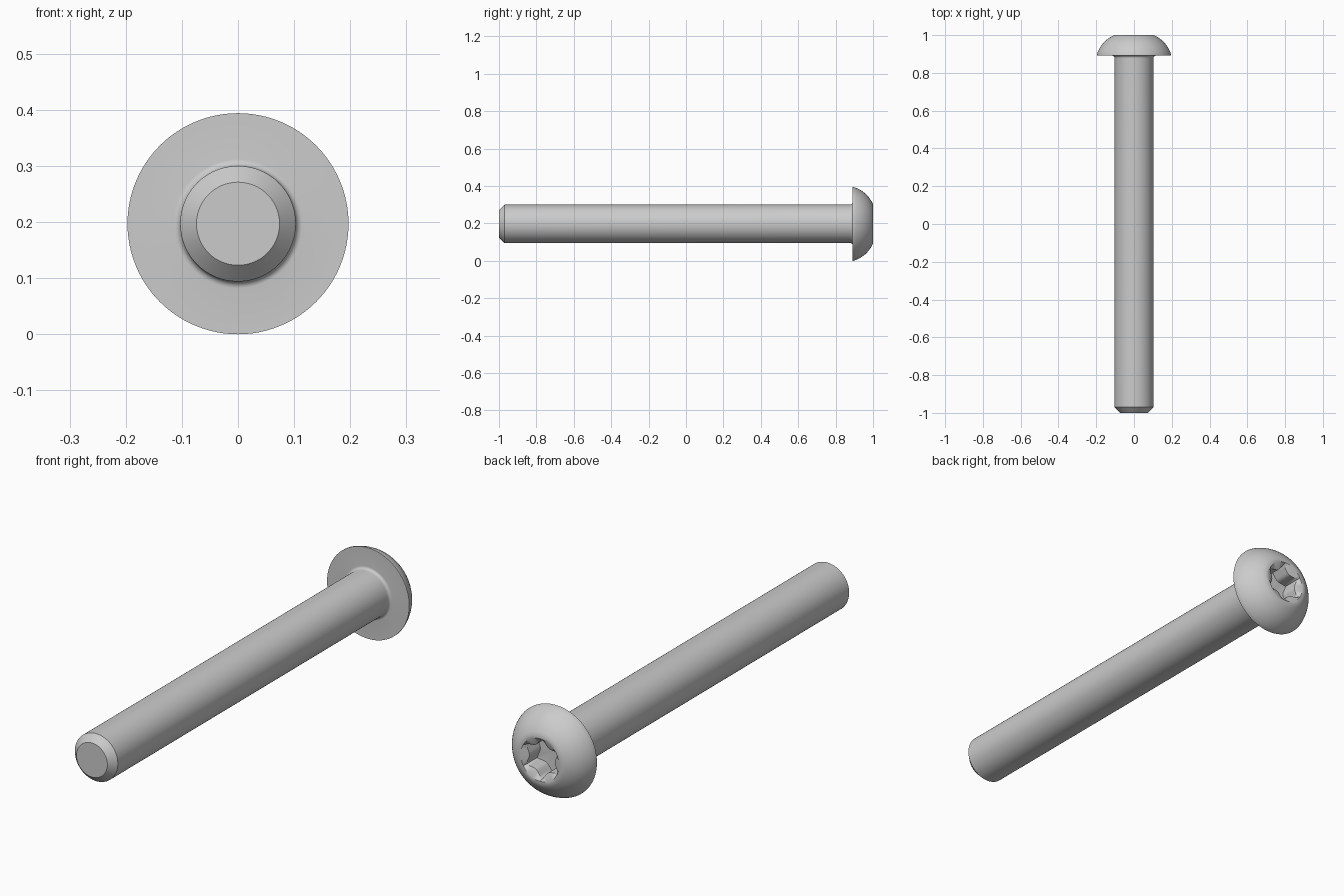
import bpy, bmesh, math

if "Cube" in bpy.data.objects:
    bpy.data.objects.remove(bpy.data.objects["Cube"])

SEG = 96
CZ = 0.197          # height of the screw axis

# Outer profile as (radius, y), from tip to the flat on the head
profile = [(0.074, -1.0), (0.103, -0.97), (0.103, 0.876)]
# fillet under the head
profile += [(0.115 - 0.012 * math.cos(a), 0.879 + 0.012 * math.sin(a))
            for a in (math.radians(d) for d in (15, 35, 55, 75, 90))]
profile += [(0.197, 0.891), (0.197, 0.896)]
# domed head: circular arc through the rim and the top flat
R, (r0, y0), (r1, y1) = 0.165, (0.197, 0.896), (0.105, 1.0)
dr, dy = r1 - r0, y1 - y0
d = math.hypot(dr, dy)
h = math.sqrt(R * R - d * d / 4)
cr, cy = (r0 + r1) / 2 - h * dy / d, (y0 + y1) / 2 + h * dr / d
a0, a1 = math.atan2(y0 - cy, r0 - cr), math.atan2(y1 - cy, r1 - cr)
for i in range(1, 11):
    a = a0 + (a1 - a0) * i / 10
    profile.append((cr + R * math.cos(a), cy + R * math.sin(a)))


def star(a):
    """Radius of the six-lobed socket at angle a (lobes point up and down)."""
    return 0.088 - 0.027 * abs(math.sin(3 * (a - math.pi / 2))) ** 0.9


bm = bmesh.new()


def ring(radius, y):
    verts = []
    for i in range(SEG):
        a = math.tau * i / SEG
        r = radius(a) if callable(radius) else radius
        verts.append(bm.verts.new((r * math.cos(a), y, CZ + r * math.sin(a))))
    return verts


# Shaft, head, shallow countersink and socket walls as one lathed skin
rings = [ring(r, y) for r, y in profile]
rings += [ring(0.092, 1.0), ring(star, 0.985), ring(star, 0.91)]
for p, q in zip(rings, rings[1:]):
    for i in range(SEG):
        j = (i + 1) % SEG
        bm.faces.new((p[i], p[j], q[j], q[i]))
# end caps: tip and socket floor
for loop, y in ((rings[0], -1.0), (rings[-1], 0.905)):
    c = bm.verts.new((0, y, CZ))
    for i in range(SEG):
        bm.faces.new((loop[i], loop[(i + 1) % SEG], c))
bmesh.ops.recalc_face_normals(bm, faces=bm.faces)

mesh = bpy.data.meshes.new("button_head_screw")
bm.to_mesh(mesh)
bm.free()
screw = bpy.data.objects.new("button_head_screw", mesh)
bpy.context.collection.objects.link(screw)
bpy.context.view_layer.objects.active = screw
screw.select_set(True)
bpy.ops.object.shade_smooth_by_angle(angle=math.radians(30))
